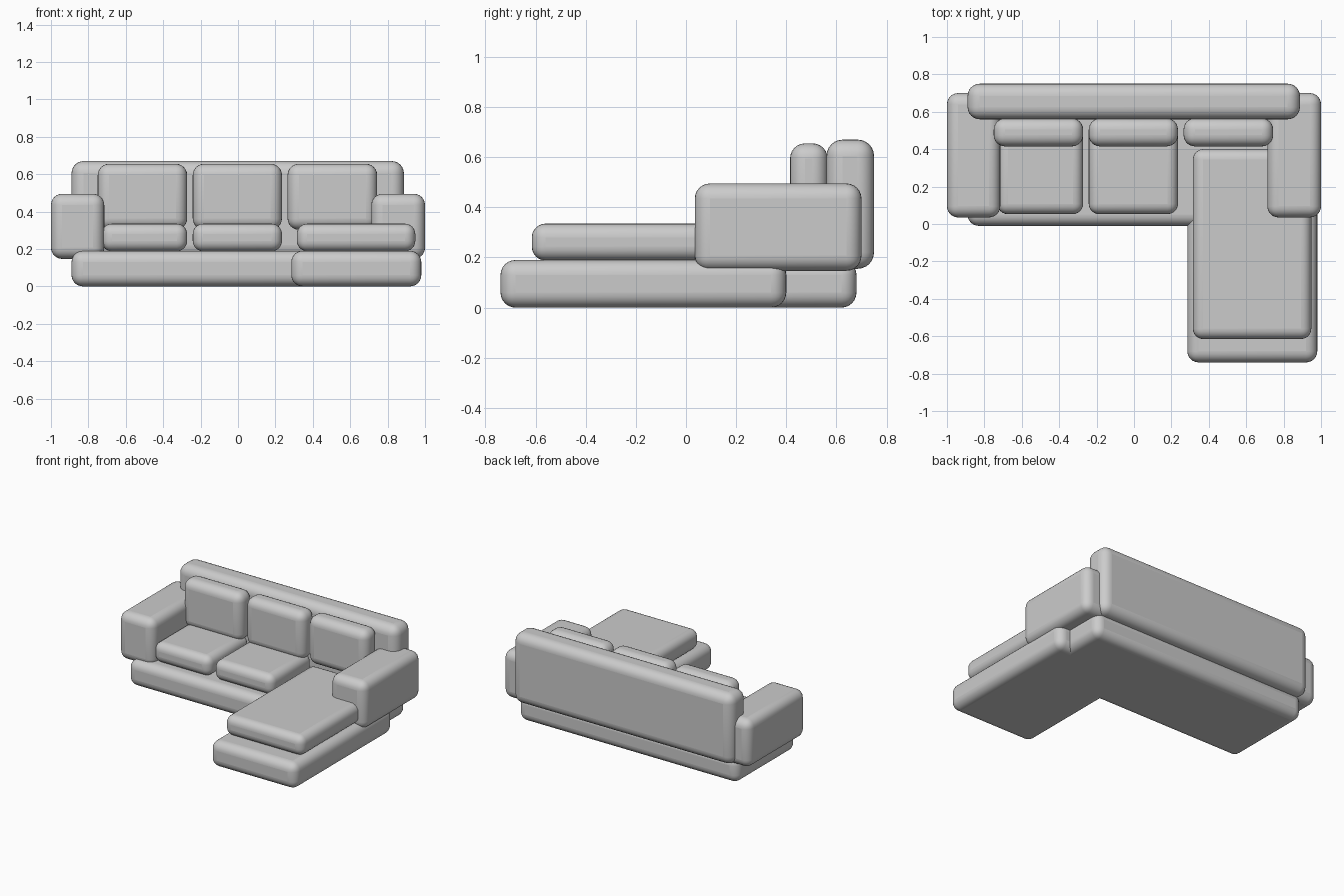
import bpy

if "Cube" in bpy.data.objects:
    bpy.data.objects.remove(bpy.data.objects["Cube"])


def soft_box(name, x, y, z, radius=0.06):
    """Rounded upholstery block given its extents along each axis."""
    bpy.ops.mesh.primitive_cube_add(
        size=1, location=[(a + b) / 2 for a, b in (x, y, z)])
    obj = bpy.context.object
    obj.name = name
    obj.scale = [b - a for a, b in (x, y, z)]
    bpy.ops.object.transform_apply(location=False, rotation=False, scale=True)
    bevel = obj.modifiers.new("rounding", 'BEVEL')
    bevel.width = radius
    bevel.segments = 6
    bpy.ops.object.shade_smooth_by_angle()
    return obj


# Plinths of the L shape
soft_box("main_base", (-0.89, 0.89), (-0.01, 0.68), (0, 0.19))
soft_box("chaise_base", (0.285, 0.98), (-0.74, 0.40), (0, 0.19))

# Backrest
soft_box("backrest", (-0.89, 0.887), (0.56, 0.75), (0.155, 0.67), 0.065)

# Armrests
for side, x in (("left", (-1.0, -0.715)), ("right", (0.713, 1.0))):
    soft_box(side + "_armrest", x, (0.035, 0.70), (0.147, 0.495))

# Seat cushions
for side, x in (("left", (-0.73, -0.272)), ("middle", (-0.242, 0.235))):
    soft_box(side + "_seat_cushion", x, (0.053, 0.53), (0.188, 0.335), 0.055)
soft_box("chaise_cushion", (0.315, 0.948), (-0.615, 0.40), (0.188, 0.335), 0.055)

# Back cushions
for side, x in (("left", (-0.75, -0.272)), ("middle", (-0.242, 0.235)),
                ("right", (0.265, 0.744))):
    soft_box(side + "_back_cushion", x, (0.415, 0.565), (0.303, 0.655))
